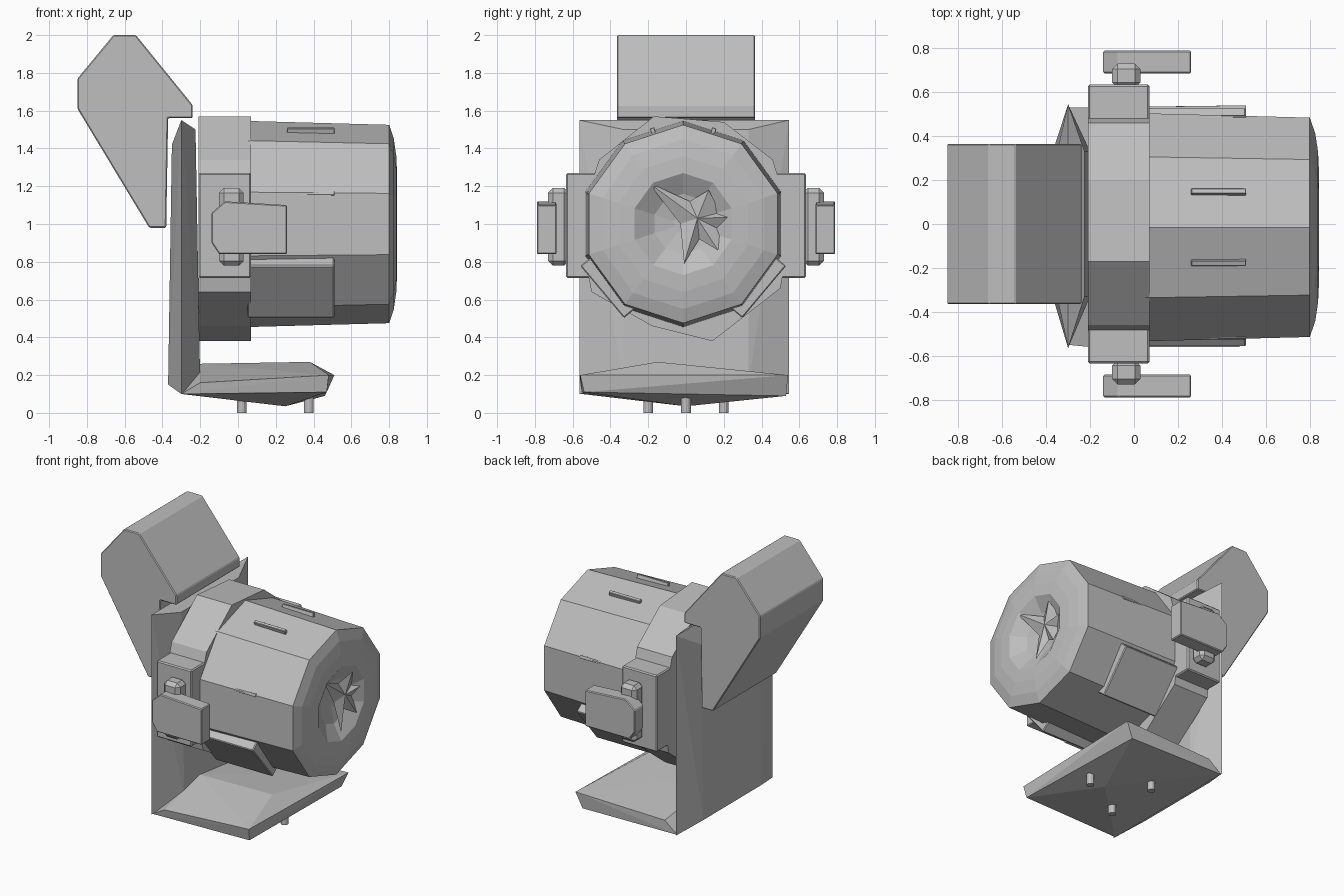
import bpy, bmesh, math
from mathutils import Matrix, Vector

if "Cube" in bpy.data.objects:
    bpy.data.objects.remove(bpy.data.objects["Cube"])

grey = bpy.data.materials.new("plain grey")
grey.use_nodes = True
GREY = (0.52, 0.52, 0.52, 1)
grey.diffuse_color = GREY
grey.node_tree.nodes["Principled BSDF"].inputs["Base Color"].default_value = GREY


def finish(name, bm, bevel=0):
    bmesh.ops.recalc_face_normals(bm, faces=bm.faces)
    mesh = bpy.data.meshes.new(name)
    bm.to_mesh(mesh)
    bm.free()
    mesh.materials.append(grey)
    ob = bpy.data.objects.new(name, mesh)
    bpy.context.collection.objects.link(ob)
    if bevel:
        mod = ob.modifiers.new("soft edges", "BEVEL")
        mod.width, mod.segments = bevel, 1
    return ob


def box(name, x, y, z, bevel=0.01, turn=None):
    bm = bmesh.new()
    size = [b - a for a, b in (x, y, z)]
    mid = [(a + b) / 2 for a, b in (x, y, z)]
    mat = Matrix.Translation(mid) @ Matrix.Diagonal((*size, 1))
    bmesh.ops.create_cube(bm, size=1, matrix=mat)
    if turn:
        bmesh.ops.transform(bm, matrix=turn, verts=bm.verts)
    return finish(name, bm, bevel)


def prism(name, points, direction, bevel=0):
    bm = bmesh.new()
    face = bm.faces.new([bm.verts.new(p) for p in points])
    out = bmesh.ops.extrude_face_region(bm, geom=[face])
    verts = [v for v in out["geom"] if isinstance(v, bmesh.types.BMVert)]
    bmesh.ops.translate(bm, vec=Vector(direction), verts=verts)
    return finish(name, bm, bevel)


def hull(name, points):
    bm = bmesh.new()
    for p in points:
        bm.verts.new(p)
    bmesh.ops.convex_hull(bm, input=bm.verts)
    return finish(name, bm)


def lathe_x(name, profile, sides, centre):
    """Stack of faceted rings (x, radius) around an axis along x."""
    bm = bmesh.new()
    rings = []
    for x, r in profile:
        angles = [math.tau * i / sides for i in range(sides)]
        rings.append([bm.verts.new((x, centre[0] + r * math.sin(a),
                                    centre[1] + r * math.cos(a))) for a in angles])
    for a, b in zip(rings, rings[1:]):
        for i in range(sides):
            j = (i + 1) % sides
            bm.faces.new((a[i], a[j], b[j], b[i]))
    bm.faces.new(rings[0])
    bm.faces.new(rings[-1])
    return finish(name, bm)


# Tilted rear housing with a notch over the back plate
housing = [(-0.66, 2), (-0.54, 2), (-0.24, 1.63), (-0.24, 1.56), (-0.37, 1.56),
           (-0.38, 0.98), (-0.47, 0.98), (-0.85, 1.61), (-0.85, 1.77)]
prism("rear_housing", [(x, -0.365, z) for x, z in housing], (0, 0.73, 0), 0.006)

# Upright back plate, thin at its side edges and top ridge
plate = [(-0.3, y, z) for y in (-0.565, 0.545) for z in (0.1, 1.55)]
plate += [(x, y, z) for y in (-0.33, 0.33)
          for x, z in ((-0.37, 0.15), (-0.35, 1.42), (-0.225, 1.5), (-0.2, 0.15))]
hull("back_plate", plate)

# Foot: faceted tray with a shallow keel and a low ridge
hull("foot", [(-0.3, -0.55, 0.1), (-0.3, 0.53, 0.1), (-0.2, -0.15, 0.26),
              (0.38, -0.15, 0.27), (0.48, -0.56, 0.2), (0.51, 0.54, 0.2),
              (0.47, -0.54, 0.11), (0.46, 0.53, 0.09), (0.25, 0, 0.035),
              (-0.2, 0.53, 0.18), (-0.2, -0.56, 0.16)])

# Three short pegs under the foot
for i, (x, y) in enumerate([(0.02, -0.2), (0.02, 0.2), (0.375, 0)]):
    bm = bmesh.new()
    bmesh.ops.create_cone(bm, cap_ends=True, segments=12, radius1=0.026, radius2=0.026,
                          depth=0.1, matrix=Matrix.Translation((x, y, 0.05)))
    finish(f"peg_{i + 1}", bm)

# Lamp drum with a domed rim and a sunken centre
drum = [(-0.2, 0.53), (0.07, 0.545), (0.8, 0.525), (0.825, 0.45), (0.838, 0.36),
        (0.842, 0.27), (0.78, 0.16), (0.76, 0.05)]
lathe_x("lamp_drum", drum, 10, (-0.015, 1.0))

# Uneven star-like facets in the middle of the lens
outer = [(-0.2, 1.22), (0.12, 1.18), (0.33, 1.04), (0.17, 0.86), (-0.01, 0.79)]
inner = [(0.02, 1.12), (0.18, 1.06), (0.18, 0.97), (0.07, 0.92), (-0.03, 1.0)]
bm = bmesh.new()
tip = bm.verts.new((0.82, 0.06, 1.03))
star = [bm.verts.new((x, *p)) for pair in zip(outer, inner)
        for x, p in zip((0.835, 0.79), pair)]
for a, b in zip(star, star[1:] + star[:1]):
    bm.faces.new((tip, a, b))
finish("lens_star", bm)

# Collar around the rear of the drum
collar = [(-0.17, 1.57), (0.2, 1.54), (0.46, 1.34), (0.56, 1.0), (0.5, 0.66),
          (0.14, 0.38), (-0.18, 0.46), (-0.5, 0.64), (-0.57, 1.0), (-0.46, 1.34)]
prism("collar", [(-0.21, y, z) for y, z in collar], (0.28, 0, 0))

# Side lugs, links and grip knobs on both sides
for side, s in (("left", 1), ("right", -1)):
    def span(a, b):
        return sorted((s * a, s * b))
    box(f"{side}_lug", (-0.21, 0.07), span(0.45, 0.635), (0.715, 1.27), 0.008)
    box(f"{side}_link", (-0.1, 0.03), span(0.62, 0.73), (0.78, 1.19), 0.025)
    knob = [(-0.1, 0.84), (0.26, 0.84), (0.26, 1.1), (-0.07, 1.12), (-0.14, 1.06), (-0.14, 0.9)]
    prism(f"{side}_knob", [(x, s * 0.685, z) for x, z in knob], (0, s * 0.105, 0), 0.006)

# Raised panels on the lower flanks of the drum
for side, deg in (("left", 130), ("right", 230)):
    turn = Matrix.Translation((0, -0.015, 1.0)) @ Matrix.Rotation(math.radians(-deg), 4, "X")
    box(f"{side}_lower_panel", (0.05, 0.51), (-0.18, 0.18), (0.46, 0.56), 0.006, turn)

# Thin fins lying on the upper flanks of the drum
for i, deg in enumerate((18, 72, 288, 342)):
    turn = Matrix.Translation((0, -0.015, 1.0)) @ Matrix.Rotation(math.radians(-deg), 4, "X")
    box(f"fin_{i + 1}", (0.26, 0.51), (-0.012, 0.012), (0.48, 0.535), 0.003, turn)
